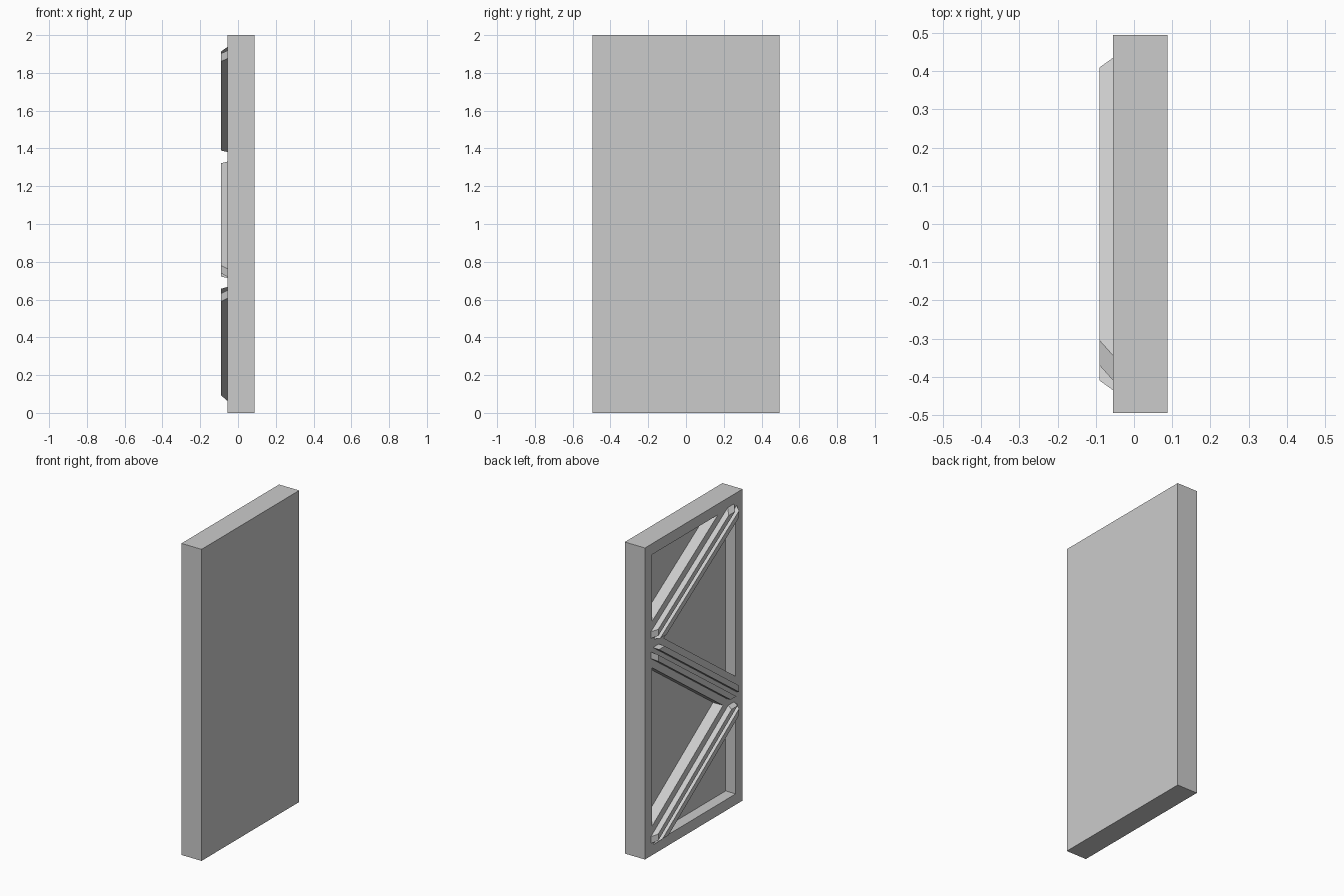
import bpy, bmesh
from mathutils import Vector

cube = bpy.data.objects.get("Cube")
if cube:
    bpy.data.objects.remove(cube, do_unlink=True)

FACE, BACK, FLOOR, RAISED = -0.055, 0.088, 0.016, -0.09
SIDE, HEIGHT = 0.495, 2.0
IN_Y, LOW, HIGH = 0.425, 0.07, 1.93      # opening inside the border
BAND = 0.115                             # half height of a diagonal brace

grey = bpy.data.materials.new("plain grey")
grey.use_nodes = True
colour = (0.6, 0.6, 0.6, 1)
grey.diffuse_color = colour
grey.node_tree.nodes["Principled BSDF"].inputs["Base Color"].default_value = colour


def prism(bm, outline, x0, x1):
    """Extrude a (y, z) outline along x."""
    face = bm.faces.new([bm.verts.new((x0, y, z)) for y, z in outline])
    grown = bmesh.ops.extrude_face_region(bm, geom=[face])["geom"]
    moved = [v for v in grown if isinstance(v, bmesh.types.BMVert)]
    bmesh.ops.translate(bm, verts=moved, vec=(x1 - x0, 0, 0))
    bmesh.ops.recalc_face_normals(bm, faces=bm.faces[:])


def make(name, bm):
    mesh = bpy.data.meshes.new(name)
    bm.to_mesh(mesh)
    bm.free()
    mesh.materials.append(grey)
    obj = bpy.data.objects.new(name, mesh)
    bpy.context.collection.objects.link(obj)
    return obj


def cross(a, b, c, d):
    """Meeting point of the (y, z) lines a-b and c-d."""
    s, t = (b[1] - a[1]) / (b[0] - a[0]), (d[1] - c[1]) / (d[0] - c[0])
    y = (c[1] - a[1] + s * a[0] - t * c[0]) / (s - t)
    return y, a[1] + s * (y - a[0])


def line(brace, offset):
    return [(IN_Y, brace[0] + offset), (-IN_Y, brace[1] + offset)]


# Brace centre heights at the +y and -y ends, then the limits of its ridges
# and how far the bottom and top ends slope in
braces = {
    "lower": ((0.07, 0.66), (0.063, 0.667), (0.03, 0.01)),
    "middle": ((1.32, 0.71), (0.714, 1.33), (0.008, 0.008)),
    "upper": ((1.385, 1.93), (1.381, 1.938), (0.008, 0.025)),
}
lower, middle, upper = [b[0] for b in braces.values()]

# Triangular recesses left between the braces
top_edge = [(IN_Y, HIGH), (-IN_Y, HIGH)]
base_edge = [(IN_Y, LOW), (-IN_Y, LOW)]
up_hi, up_lo = line(upper, BAND), line(upper, -BAND)
mid_hi, mid_lo = line(middle, BAND), line(middle, -BAND)
low_hi, low_lo = line(lower, BAND), line(lower, -BAND)
recesses = [
    [top_edge[0], cross(*up_hi, *top_edge), up_hi[0]],
    [up_lo[1], mid_hi[1], cross(*up_lo, *mid_hi)],
    [mid_lo[0], cross(*mid_lo, *low_hi), low_hi[0]],
    [low_lo[1], base_edge[1], cross(*low_lo, *base_edge)],
]

# Panel with the recesses cut out
bm = bmesh.new()
prism(bm, [(-SIDE, 0), (SIDE, 0), (SIDE, HEIGHT), (-SIDE, HEIGHT)], FACE, BACK)
panel = make("panel", bm)
bm = bmesh.new()
for outline in recesses:
    prism(bm, outline, FACE - 0.1, FLOOR)
cutter = make("recess_cutter", bm)
cutter.hide_render = True
cut = panel.modifiers.new("recesses", "BOOLEAN")
cut.operation, cut.solver, cut.object = "DIFFERENCE", "EXACT", cutter
bpy.context.view_layer.objects.active = panel
bpy.ops.object.modifier_apply(modifier=cut.name)
bpy.data.objects.remove(cutter, do_unlink=True)


def ridge(name, brace, limits, slopes, low, high):
    """Long raised strip trimmed by sloping planes at its ends."""
    (a, b), (c, d) = line(brace, low)
    rise = (d - b) / 2
    mid = (b + d) / 2
    ends = [(1, mid - rise / IN_Y), (-1, mid + rise / IN_Y)]
    gap = high - low
    outline = [ends[0], ends[1], (-1, ends[1][1] + gap), (1, ends[0][1] + gap)]
    bm = bmesh.new()
    prism(bm, outline, FACE + 0.001, RAISED)
    lift = FACE - RAISED
    trims = [
        ((FACE, 0.435, 0), (0.025, lift, 0)),
        ((FACE, -0.435, 0), (0.025, -lift, 0)),
        ((FACE, 0, limits[0]), (slopes[0], 0, -lift)),
        ((FACE, 0, limits[1]), (slopes[1], 0, lift)),
    ]
    for point, normal in trims:
        normal = Vector((-normal[0], normal[1], normal[2]))
        bmesh.ops.bisect_plane(bm, geom=bm.verts[:] + bm.edges[:] + bm.faces[:],
                               plane_co=point, plane_no=normal, clear_outer=True)
        bmesh.ops.holes_fill(bm, edges=[e for e in bm.edges if e.is_boundary])
    bmesh.ops.recalc_face_normals(bm, faces=bm.faces[:])
    make(name, bm)


# A pair of ridges along every brace
for name, (brace, limits, slopes) in braces.items():
    ridge(name + "_brace_top_ridge", brace, limits, slopes, 0.018, 0.06)
    ridge(name + "_brace_bottom_ridge", brace, limits, slopes, -0.06, -0.018)
